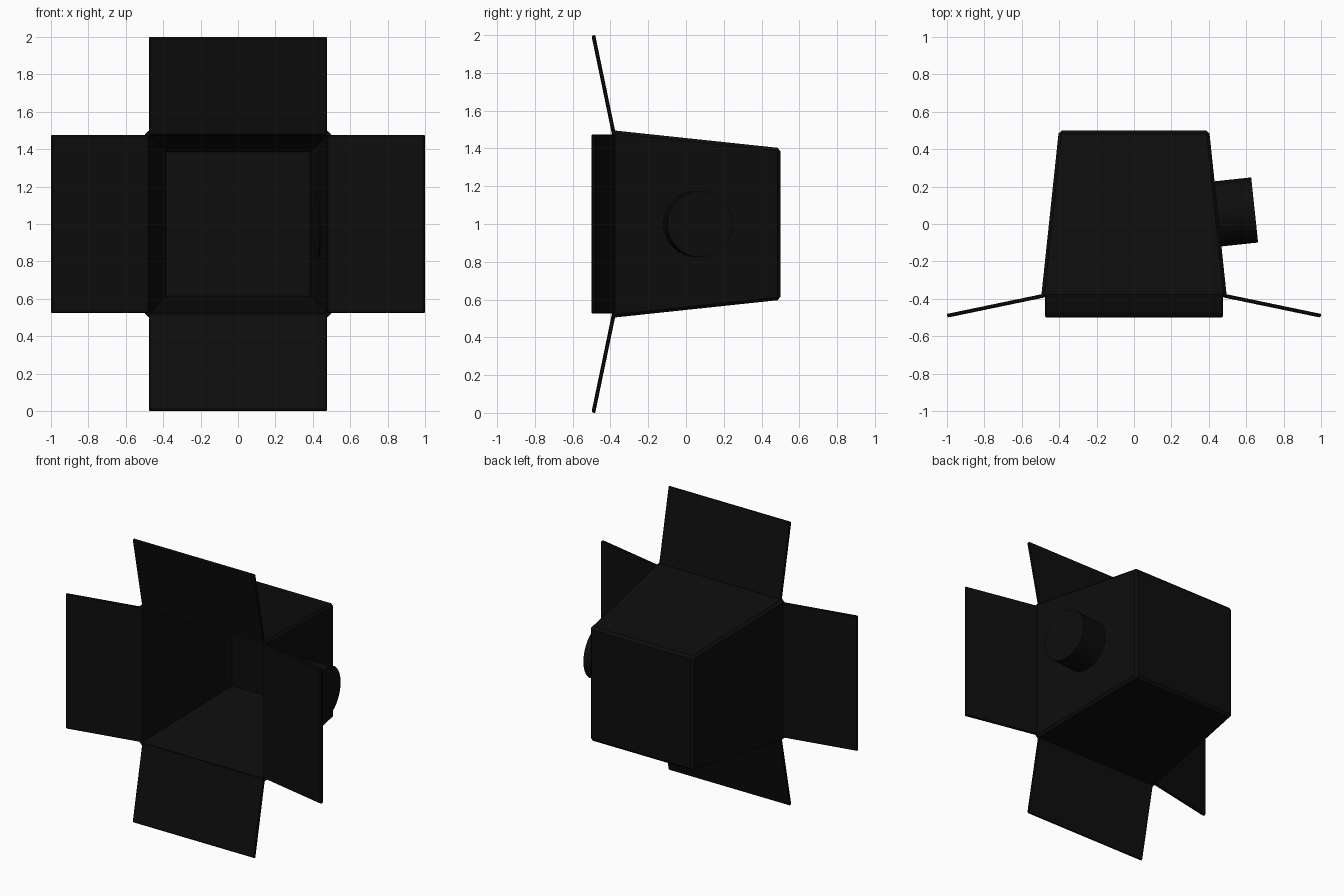
import bpy, bmesh, math
from mathutils import Vector, Matrix

if "Cube" in bpy.data.objects:
    bpy.data.objects.remove(bpy.data.objects["Cube"])

black = bpy.data.materials.new("black")
black.diffuse_color = (0.004, 0.004, 0.004, 1)
black.use_nodes = True
black.node_tree.nodes["Principled BSDF"].inputs["Base Color"].default_value = black.diffuse_color
T = 0.02   # sheet thickness
CZ = 1.0   # height of the lamp axis


def finish(name, bm):
    bmesh.ops.recalc_face_normals(bm, faces=bm.faces)
    me = bpy.data.meshes.new(name)
    bm.to_mesh(me)
    bm.free()
    me.materials.append(black)
    ob = bpy.data.objects.new(name, me)
    bpy.context.collection.objects.link(ob)
    return ob


def square(bm, h, y):
    return [bm.verts.new((sx * h, y, CZ + sz * h))
            for sx, sz in ((-1, -1), (1, -1), (1, 1), (-1, 1))]


# Tapered housing: outer and inner shells joined by a front rim
bm = bmesh.new()
fo, bo = square(bm, 0.496, -0.388), square(bm, 0.402, 0.5)
fi, bi = square(bm, 0.475, -0.392), square(bm, 0.384, 0.48)
for a, b in ((fo, bo), (fi, bi), (fo, fi)):
    for i in range(4):
        j = (i + 1) % 4
        bm.faces.new((a[i], a[j], b[j], b[i]))
bm.faces.new(bo)
bm.faces.new(bi)
# Chamfer the outer edges of the housing
outer = set(fo + bo)
edges = [e for e in bm.edges if e.verts[0] in outer and e.verts[1] in outer
         and (e.verts[0] in bo or e.verts[1] in bo)]
bmesh.ops.bevel(bm, geom=edges, offset=0.016, segments=1, affect='EDGES')
finish("housing", bm)

# Four barn door flaps, one profile turned about the lamp axis
W = 0.475
root, tip = Vector((0.475, -0.392)), Vector((0.995, -0.5))
d = (tip - root).normalized()
n = Vector((-d.y, d.x))
profile = [root, tip, tip + n * T + d * 0.004, root + n * T + d * 0.015]
for k, side in enumerate(("right", "bottom", "left", "top")):
    bm = bmesh.new()
    lo = [bm.verts.new((p.x, p.y, -W)) for p in profile]
    hi = [bm.verts.new((p.x, p.y, W)) for p in profile]
    bm.faces.new(lo)
    bm.faces.new(hi)
    for i in range(4):
        j = (i + 1) % 4
        bm.faces.new((lo[i], lo[j], hi[j], hi[i]))
    turn = Matrix.Translation((0, 0, CZ)) @ Matrix.Rotation(k * math.pi / 2, 4, 'Y')
    bm.transform(turn)
    ob = finish(side + "_flap", bm)
    bev = ob.modifiers.new("edge", 'BEVEL')
    bev.width = 0.005
    bev.segments = 1

# Round mount standing square on the right wall
axis = Vector((0.888, 0.094, 0)).normalized()
outer_end = Vector((0.645, 0.075, CZ))
length = 0.225
bpy.ops.mesh.primitive_cylinder_add(
    vertices=32, radius=0.175, depth=length,
    location=outer_end - axis * length / 2,
    rotation=axis.to_track_quat('Z', 'Y').to_euler())
mount = bpy.context.object
mount.name = "side_mount"
mount.data.materials.append(black)
bpy.ops.object.shade_smooth_by_angle()
